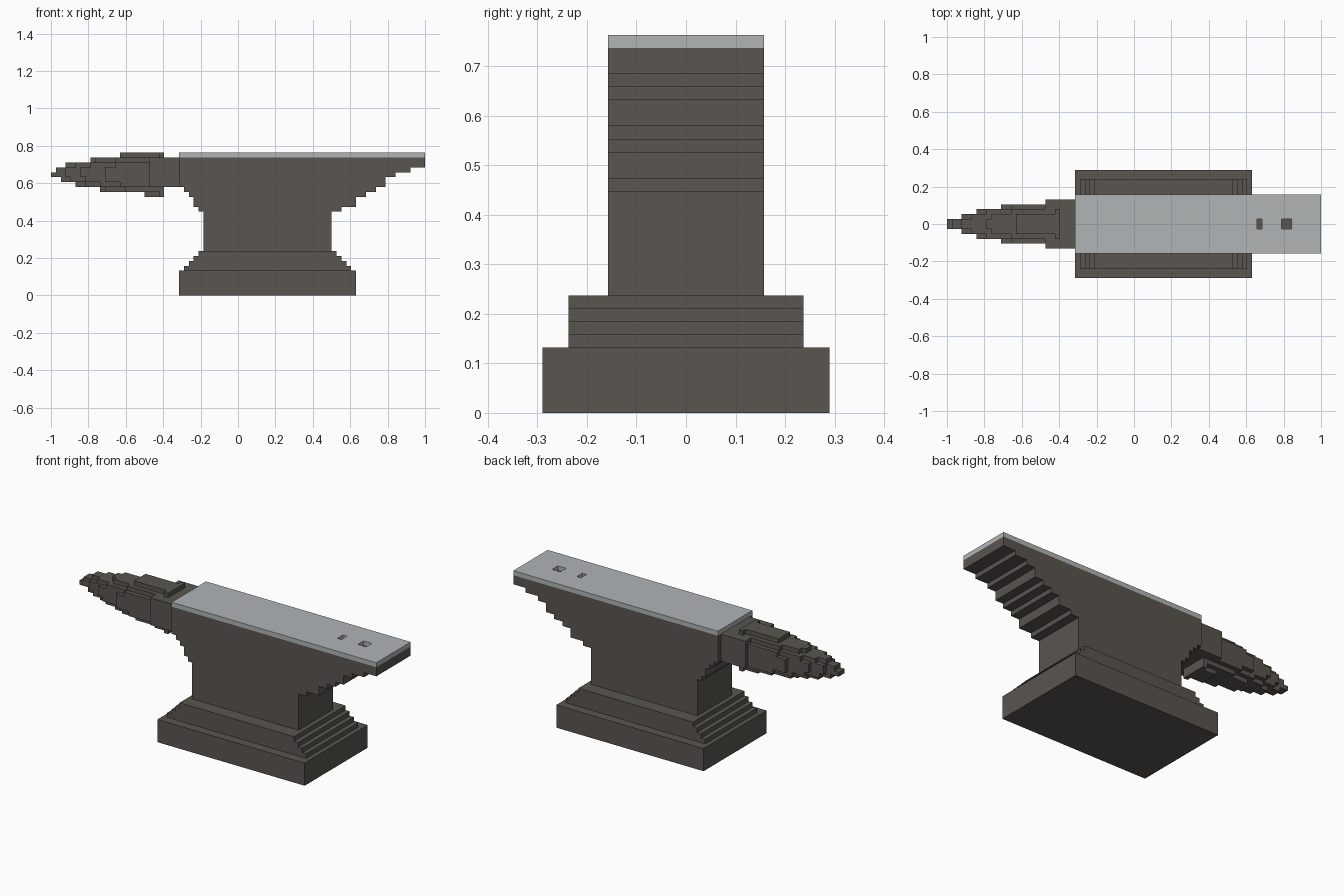
import bpy, bmesh
from mathutils import Vector

if "Cube" in bpy.data.objects:
    bpy.data.objects.remove(bpy.data.objects["Cube"])

U = 2 / 76  # one block of the stepped grid


def material(name, rgb):
    m = bpy.data.materials.new(name)
    m.diffuse_color = (*rgb, 1)
    m.use_nodes = True
    m.node_tree.nodes["Principled BSDF"].inputs["Base Color"].default_value = m.diffuse_color
    return m


IRON = material("dark iron", (0.10, 0.092, 0.08))
STEEL = material("polished steel", (0.44, 0.46, 0.47))


def finish(name, bm, mat):
    bmesh.ops.recalc_face_normals(bm, faces=bm.faces)
    bmesh.ops.scale(bm, vec=(U, U, U), verts=bm.verts)
    me = bpy.data.meshes.new(name)
    bm.to_mesh(me)
    bm.free()
    me.materials.append(mat)
    ob = bpy.data.objects.new(name, me)
    bpy.context.collection.objects.link(ob)
    return ob


def prism(bm, points, offset):
    """Extrude a closed outline along an offset vector."""
    face = bm.faces.new([bm.verts.new(p) for p in points])
    geom = bmesh.ops.extrude_face_region(bm, geom=[face], use_keep_orig=True)["geom"]
    bmesh.ops.translate(bm, vec=Vector(offset),
                        verts=[g for g in geom if isinstance(g, bmesh.types.BMVert)])


def box(name, x0, x1, y, z0, z1, mat):
    bm = bmesh.new()
    prism(bm, [(x0, -y, z0), (x1, -y, z0), (x1, y, z0), (x0, y, z0)], (0, 0, z1 - z0))
    return finish(name, bm, mat)


def stepped_wall(name, layers, y, mat):
    """Side profile of stacked layers (z0, z1, x0, x1), extruded across y."""
    right = [p for z0, z1, a, b in layers for p in ((b, -y, z0), (b, -y, z1))]
    left = [p for z0, z1, a, b in layers for p in ((a, -y, z0), (a, -y, z1))]
    bm = bmesh.new()
    prism(bm, right + left[::-1], (0, 2 * y, 0))
    return finish(name, bm, mat)


# Foot and its stepped plinth
box("foot", -12, 24, 11, 0, 5, IRON)
stepped_wall("plinth", [(5 + i, 6 + i, -11 + i, 23 - i) for i in range(4)], 9, IRON)

# Waist flaring up into the body and the heel overhang
stepped_wall("body", [
    (9, 17, -7, 19), (17, 18, -8, 21), (18, 20, -9, 24), (20, 21, -10, 26),
    (21, 22, -11, 28), (22, 24, -12, 30), (24, 25, -12, 32), (25, 26, -12, 35),
    (26, 28, -12, 38)], 6, IRON)

# Steel face plate with the two tool holes cut through it
plate = box("face_plate", -12, 38, 6, 28, 29, STEEL)
for name, x0, x1 in (("round_hole_cutter", 25, 26), ("square_hole_cutter", 30, 32)):
    cutter = box(name, x0, x1, 1, 27.5, 29.5, STEEL)
    cutter.hide_render = True
    cutter.hide_viewport = True
    mod = plate.modifiers.new(name, 'BOOLEAN')
    mod.operation = 'DIFFERENCE'
    mod.solver = 'EXACT'
    mod.object = cutter

# Horn root block
box("horn_root", -18, -12, 5, 22, 28, IRON)

# Horn: each layer lists the x where its half width grows to 1, 2, 3, 4
HORN = {
    20: (-19, -19, -16),
    21: (-28, -27, -23),
    22: (-33, -31, -28, -24),
    23: (-36, -34, -31, -27),
    24: (-38, -35, -32, -27),
    25: (-37, -35, -32, -27),
    26: (-35, -33, -30, -25),
    27: (-30, -29, -25),
    28: (-24, -24, -16),
}
bm = bmesh.new()
for z, starts in HORN.items():
    side = []
    for i, x in enumerate(starts):
        if i + 1 < len(starts) and starts[i + 1] == x:
            continue  # two widths start together
        if side:
            side.append((x, side[-1][1]))
        side.append((x, i + 1))
    side.append((-15, side[-1][1]))
    outline = [(x, -y, z) for x, y in side] + [(x, y, z) for x, y in side[::-1]]
    prism(bm, outline, (0, 0, 1))
finish("horn", bm, IRON)
